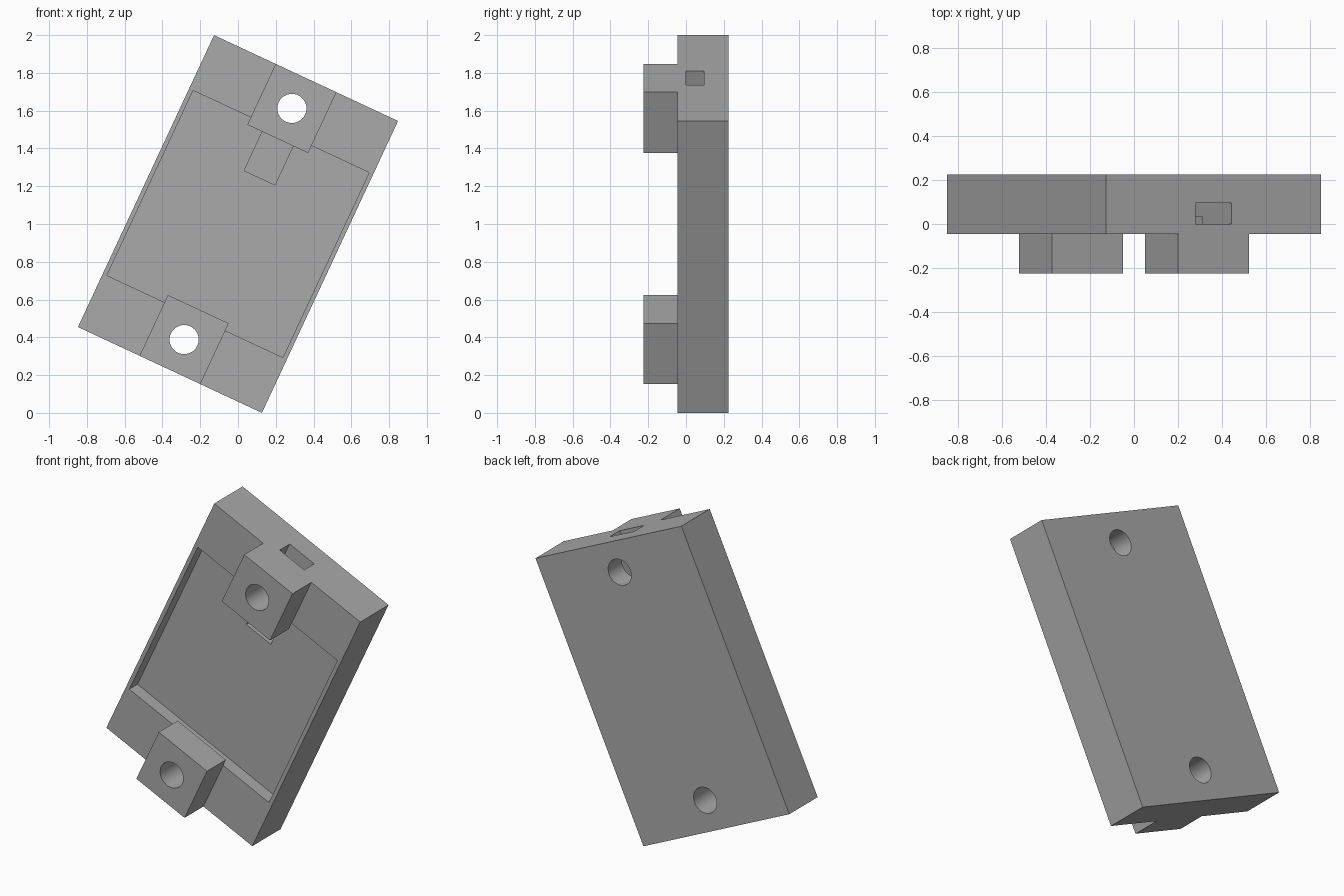
import bpy
import math
from mathutils import Matrix

cube = bpy.data.objects.get("Cube")
if cube:
    bpy.data.objects.remove(cube, do_unlink=True)

WIDTH, HEIGHT = 1.075, 1.705
BACK, FACE, PAD_FRONT = 0.225, -0.045, -0.225
PAD, HOLE_RADIUS = 0.355, 0.077
END = HEIGHT / 2

grey = bpy.data.materials.new("plain grey")
grey.use_nodes = True
colour = (0.4, 0.4, 0.4, 1)
grey.diffuse_color = colour
grey.node_tree.nodes["Principled BSDF"].inputs["Base Color"].default_value = colour


def box(name, x, y, z):
    """Box spanning the given (low, high) range on each axis."""
    bpy.ops.mesh.primitive_cube_add(size=1)
    ob = bpy.context.object
    ob.name = name
    spans = (x, y, z)
    move = Matrix.Translation([(a + b) / 2 for a, b in spans])
    ob.data.transform(move @ Matrix.Diagonal([b - a for a, b in spans] + [1]))
    return ob


def combine(target, tool, operation):
    tool.hide_render = True
    mod = target.modifiers.new(operation.lower(), "BOOLEAN")
    mod.operation, mod.solver, mod.object = operation, "EXACT", tool
    bpy.ops.object.select_all(action="DESELECT")
    target.select_set(True)
    bpy.context.view_layer.objects.active = target
    bpy.ops.object.modifier_apply(modifier=mod.name)
    bpy.data.objects.remove(tool, do_unlink=True)


# Main slab with a shallow tray in its front
body = box("mounting_body", (-WIDTH / 2, WIDTH / 2), (FACE, BACK), (-END, END))
body.data.materials.append(grey)
combine(body, box("tray_cutter", (-0.514, 0.514), (FACE - 0.1, 0.033), (-0.54, 0.54)), "DIFFERENCE")

# Raised pads at both ends, overhanging the tray slightly
for z in ((END - PAD, END), (-END, PAD - END)):
    combine(body, box("pad", (-PAD / 2, PAD / 2), (PAD_FRONT, FACE), z), "UNION")

# Cable channel from the upper end into the tray floor
combine(body, box("channel_cutter", (-0.09, 0.09), (0, 0.095), (0.27, END + 0.1)), "DIFFERENCE")

# Screw holes through the pads
for side in (1, -1):
    bpy.ops.mesh.primitive_cylinder_add(vertices=64, radius=HOLE_RADIUS, depth=1)
    drill = bpy.context.object
    drill.data.transform(Matrix.Translation((0, 0, side * (END - PAD / 2)))
                         @ Matrix.Rotation(math.pi / 2, 4, "X"))
    combine(body, drill, "DIFFERENCE")

# Tilt the whole piece and stand it on the ground
body.data.transform(Matrix.Translation((0, 0, 1)) @ Matrix.Rotation(math.radians(25), 4, "Y"))
bpy.ops.object.shade_smooth_by_angle(angle=math.radians(30))
